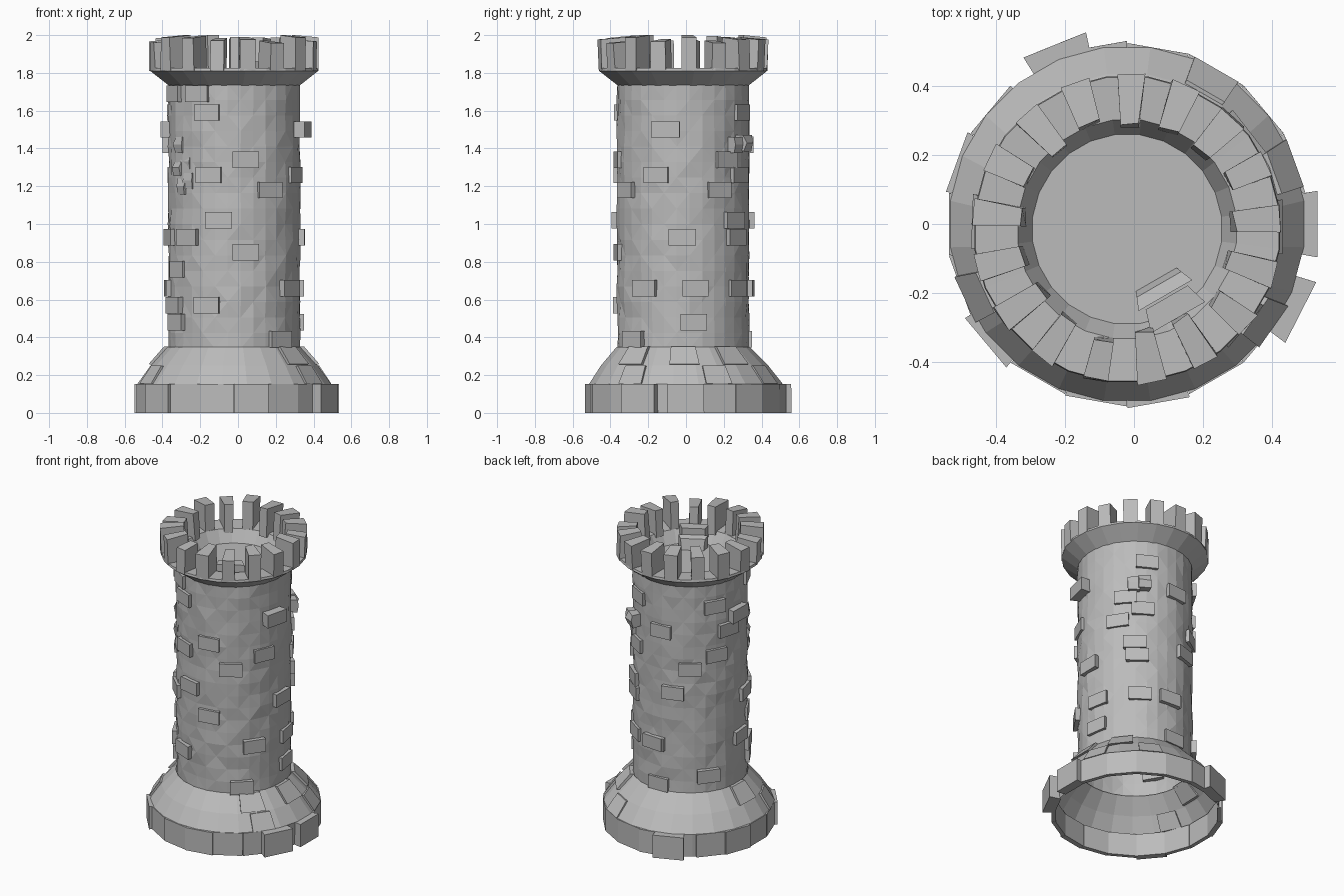
import bpy, bmesh, math, random
from math import sin, cos, radians, asin, degrees, pi

if "Cube" in bpy.data.objects:
    bpy.data.objects.remove(bpy.data.objects["Cube"])

random.seed(4)
CX, CY = -0.02, -0.015          # tower axis

stone = bpy.data.materials.new("grey stone")
stone.diffuse_color = (0.5, 0.5, 0.5, 1)
stone.use_nodes = True
stone.node_tree.nodes["Principled BSDF"].inputs["Base Color"].default_value = stone.diffuse_color


def finish(bm, name):
    bmesh.ops.recalc_face_normals(bm, faces=bm.faces)
    me = bpy.data.meshes.new(name)
    bm.to_mesh(me)
    bm.free()
    me.materials.append(stone)
    ob = bpy.data.objects.new(name, me)
    bpy.context.collection.objects.link(ob)
    return ob


def pos(r, deg, z):
    # the foot sits slightly further back than the shaft
    dy = 0.015 * max(0, min(1, (.35 - z) / .2))
    return (CX + r * cos(radians(deg)), CY + dy + r * sin(radians(deg)), z)


def lathe(name, profile, seg, cap=False, jitter=0.0, tri=False):
    """Revolve (radius, height) points around the tower axis."""
    bm = bmesh.new()
    rings = []
    for i, (r, z) in enumerate(profile):
        j = jitter if 0 < i < len(profile) - 1 else 0
        rings.append([bm.verts.new(pos(r + random.uniform(-j, j), 360 * (k + .5) / seg, z))
                      for k in range(seg)])
    for i, (a, b) in enumerate(zip(rings, rings[1:])):
        for k in range(seg):
            n = (k + 1) % seg
            if tri and (i + k) % 2:
                bm.faces.new((a[k], a[n], b[k]))
                bm.faces.new((a[n], b[n], b[k]))
            elif tri:
                bm.faces.new((a[k], a[n], b[n]))
                bm.faces.new((a[k], b[n], b[k]))
            else:
                bm.faces.new((a[k], a[n], b[n], b[k]))
    if cap:
        bm.faces.new(rings[-1])
    return finish(bm, name)


def wedge(bm, deg, half, profile, jit=0.0):
    """Block: a radial (r, z) profile extended across an angle."""
    sides = []
    for s in (-1, 1):
        sides.append([bm.verts.new(pos(r + random.uniform(-jit, jit),
                      deg + s * half + random.uniform(-jit, jit) * 60, z)) for r, z in profile])
    a, b = sides
    n = len(profile)
    bm.faces.new(a)
    bm.faces.new(b[::-1])
    for i in range(n):
        bm.faces.new((a[i], b[i], b[(i + 1) % n], a[(i + 1) % n]))


# hollow flared foot, open underneath
lathe("base_shell", [(.512, 0), (.518, .152), (.447, .25), (.355, .35)], 24)

# stone blocks around the foot, some pushed outwards
bm = bmesh.new()
push = {0: .562, 5: .532, 6: .57, 8: .535, 11: .545, 13: .53, 14: .535, 17: .575}
for i in range(18):
    r = push.get(i, .526)
    d = 20 * i + {6: -8, 17: -7}.get(i, 0)
    wedge(bm, d, 9.9, [(.50, .0), (r, 0), (r, .152), (.50, .152)])
finish(bm, "base_blocks")

# slabs lying on the sloped foot
bm = bmesh.new()
for d in (-35, 20, 60, 205):
    wedge(bm, d, 8, [(.50, .155), (.525, .155), (.46, .25), (.435, .245)])
for d in (0, 178, 38, 320):
    wedge(bm, d, 10, [(.425, .255), (.458, .258), (.375, .352), (.345, .35)])
finish(bm, "base_slabs")

# rough round shaft
rows = 17
lathe("tower_shaft", [(.35, .34 + 1.40 * i / rows) for i in range(rows + 1)], 32,
      jitter=.005, tri=True)

# protruding bricks, read from the front and the right (offset, height, radius)
bm = bmesh.new()
spots = []
for x, z, r in [(-.22, 1.69, .37), (-.165, 1.59, .375), (.04, 1.34, .37), (-.155, 1.26, .375),
                (.17, 1.18, .375), (-.1, 1.02, .38), (-.27, .93, .375), (.04, .85, .37),
                (-.33, .76, .365), (-.165, .57, .38), (-.33, .48, .375), (-.34, .57, .38)]:
    spots.append((-90 + degrees(asin((x + .02) / .36)), z, r))
for y, z, r in [(-.1, 1.5, .41), (.22, 1.34, .37), (-.16, 1.26, .37), (.29, 1.26, .37),
                (.18, 1.18, .37), (.26, 1.02, .375), (-.02, .93, .38), (.27, .93, .375),
                (-.22, .66, .38), (.05, .66, .37), (.28, .66, .37), (.04, .48, .37),
                (-.28, .39, .38)]:
    spots.append((degrees(asin((y + .015) / .36)), z, r))
# back and left sides (angle, height, radius)
spots += [(150, 1.59, .375), (165, 1.42, .38), (95, 1.42, .375), (108, 1.02, .38),
          (86, .66, .38), (143, .46, .38), (152, 1.26, .37), (178, 1.5, .395),
          (125, 1.18, .37), (62, 1.59, .37), (195, .93, .375), (185, .66, .375),
          (88, .66, .375), (205, 1.69, .37), (92, .39, .37)]
for d, z, r in spots:
    wedge(bm, d, 11, [(.325, z - .043), (r, z - .043), (r, z + .043), (.325, z + .043)])
finish(bm, "shaft_bricks")

# broken bricks at the two damaged spots
bm = bmesh.new()
for d, z, r in [(49, 1.42, .40), (59, 1.43, .415), (214, 1.42, .365), (222, 1.33, .36),
                (212, 1.30, .365), (218, 1.20, .37), (226, 1.23, .365)]:
    wedge(bm, d, 5.5, [(.325, z - .04), (r - .01, z - .045), (r, z), (r - .015, z + .04),
                       (.325, z + .04)], jit=.008)
finish(bm, "broken_bricks")

# flared crown with its walkway ledge and sunken floor
lathe("crown_and_floor", [(.345, 1.73), (.448, 1.81), (.445, 1.825), (.32, 1.82),
                          (.277, 1.74)], 24, cap=True)

# battlements
bm = bmesh.new()
N = 17
for i in range(N):
    top = 2.0 if i % 5 == 0 else random.uniform(1.97, 1.997)
    ri = random.choice((.295, .305, .32))
    wedge(bm, 360 * i / N + 4, random.uniform(4.8, 5.6),
          [(ri, 1.80), (.448, 1.81), (.45, top - .012), (ri + .01, top)], jit=.006)
finish(bm, "battlements")

# two steps from the floor to the walkway
bm = bmesh.new()
wedge(bm, -60, 22, [(.18, 1.73), (.2, 1.81), (.24, 1.82), (.24, 1.73)])
wedge(bm, -60, 17, [(.24, 1.73), (.24, 1.86), (.31, 1.86), (.31, 1.73)])
finish(bm, "roof_steps")
